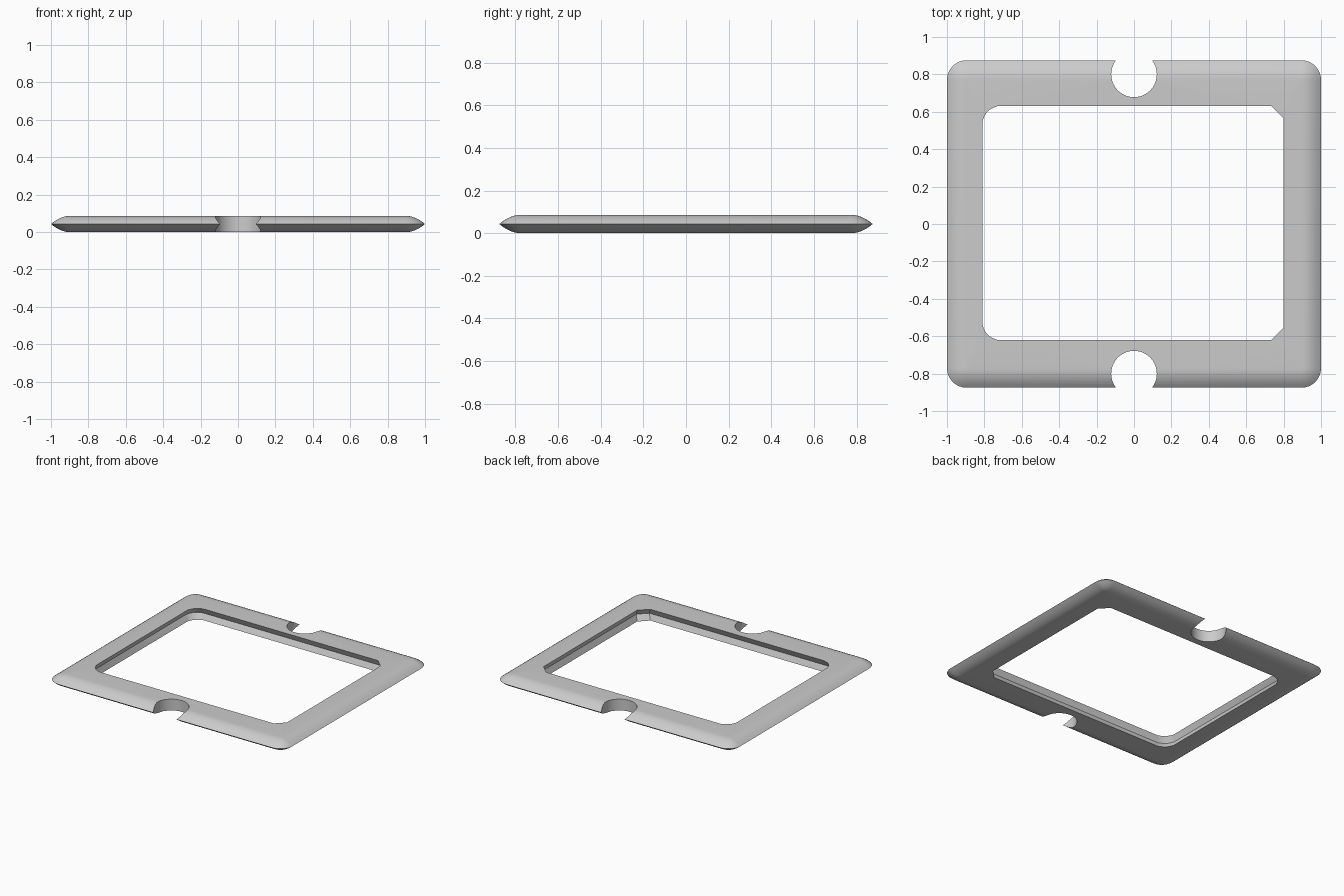
import bpy, bmesh
from math import cos, sin, pi

cube = bpy.data.objects.get("Cube")
if cube:
    bpy.data.objects.remove(cube, do_unlink=True)

HALF_X, HALF_Y, HEIGHT, EDGE = 1.0, 0.875, 0.086, 0.1
STEPS = 8  # segments per corner

grey = bpy.data.materials.new("light_grey")
grey.use_nodes = True
grey.diffuse_color = (0.6, 0.6, 0.6, 1)
grey.node_tree.nodes["Principled BSDF"].inputs["Base Color"].default_value = (0.6, 0.6, 0.6, 1)

CORNERS = [(1, 1), (-1, 1), (-1, -1), (1, -1)]


def outer_ring(inset, z):
    """Rounded rectangle, shrunk by inset."""
    r = EDGE - inset + 0.004
    pts = []
    for k, (sx, sy) in enumerate(CORNERS):
        cx, cy = sx * (HALF_X - inset - r), sy * (HALF_Y - inset - r)
        for i in range(STEPS + 1):
            a = (k + i / STEPS) * pi / 2
            pts.append((cx + r * cos(a), cy + r * sin(a), z))
    return pts


def inner_ring(grow, z):
    """Window outline: straight cut corners on one side, fuller ones on the other."""
    pts = []
    for k, (sx, sy) in enumerate(CORNERS):
        x = sx * ((0.80 if sx > 0 else 0.81) + grow)
        y = sy * (0.625 + grow) + 0.005
        cut, bulge = (0.065, 0) if sx > 0 else (0.08, 0.012)
        for i in range(STEPS + 1):
            t = i / STEPS if k % 2 == 0 else 1 - i / STEPS
            b = bulge * sin(pi * t)
            pts.append((x - sx * (cut * t - b), y - sy * (cut * (1 - t) - b), z))
    return pts


# Frame: closed loop of rings, pointed outer rim and shallow inner groove
mid = HEIGHT / 2
ts = [i / 6 for i in range(7)]
rings = [outer_ring(EDGE * (1 - t), HEIGHT - mid * t * t) for t in ts]
rings += [outer_ring(EDGE * (1 - t), mid * t * t) for t in reversed(ts[:-1])]
rings += [inner_ring(0, 0), inner_ring(0.02, mid), inner_ring(0, HEIGHT)]

bm = bmesh.new()
loops = [[bm.verts.new(p) for p in ring] for ring in rings]
n = len(loops[0])
for a, b in zip(loops, loops[1:] + loops[:1]):
    for i in range(n):
        j = (i + 1) % n
        bm.faces.new((a[i], a[j], b[j], b[i]))
bmesh.ops.recalc_face_normals(bm, faces=bm.faces)
mesh = bpy.data.meshes.new("frame")
bm.to_mesh(mesh)
bm.free()
mesh.materials.append(grey)
frame = bpy.data.objects.new("frame", mesh)
bpy.context.collection.objects.link(frame)

# Round finger notches in the front and back rails
for name, side in (("front_notch_cutter", -1), ("back_notch_cutter", 1)):
    bpy.ops.mesh.primitive_cylinder_add(vertices=40, radius=0.122, depth=0.4,
                                        location=(0, side * 0.8, mid))
    cutter = bpy.context.object
    cutter.name = name
    cutter.data.materials.append(grey)
    mod = frame.modifiers.new(name, "BOOLEAN")
    mod.operation, mod.solver, mod.object = "DIFFERENCE", "EXACT", cutter
    bpy.ops.object.select_all(action="DESELECT")
    frame.select_set(True)
    bpy.context.view_layer.objects.active = frame
    bpy.ops.object.modifier_apply(modifier=name)
    bpy.data.objects.remove(cutter, do_unlink=True)

bpy.ops.object.shade_smooth_by_angle(angle=0.5)
